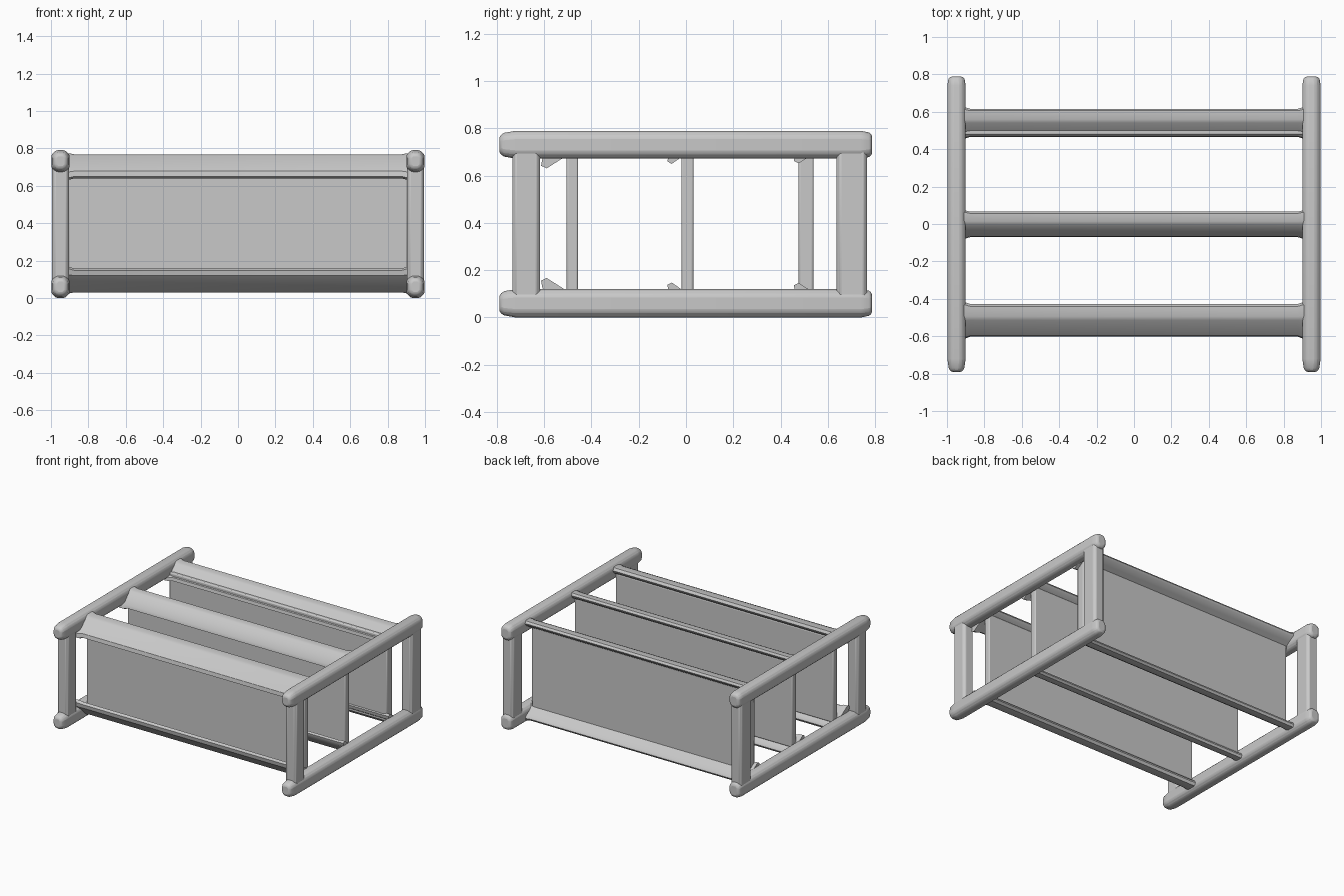
import bpy
import bmesh
from mathutils import Vector

cube = bpy.data.objects.get("Cube")
if cube:
    bpy.data.objects.remove(cube, do_unlink=True)

grey = bpy.data.materials.new("light grey")
grey.use_nodes = True
grey.diffuse_color = (0.58, 0.58, 0.58, 1)
grey.node_tree.nodes["Principled BSDF"].inputs["Base Color"].default_value = (0.58, 0.58, 0.58, 1)


def loft(name, profile, stations, place, bevel=0.0):
    """Skin a closed profile through (position, scale) stations."""
    bm = bmesh.new()
    centre = sum((Vector(p) for p in profile), Vector((0, 0))) / len(profile)
    rings = []
    for t, s in stations:
        points = [centre + (Vector(p) - centre) * s for p in profile]
        rings.append([bm.verts.new(place(t, p.x, p.y)) for p in points])
    n = len(profile)
    for a, b in zip(rings, rings[1:]):
        for i in range(n):
            j = (i + 1) % n
            bm.faces.new((a[i], a[j], b[j], b[i]))
    bm.faces.new(rings[0])
    bm.faces.new(rings[-1])
    bmesh.ops.recalc_face_normals(bm, faces=bm.faces)
    mesh = bpy.data.meshes.new(name)
    bm.to_mesh(mesh)
    bm.free()
    mesh.materials.append(grey)
    ob = bpy.data.objects.new(name, mesh)
    bpy.context.collection.objects.link(ob)
    if bevel:
        mod = ob.modifiers.new("Rounding", "BEVEL")
        mod.width = bevel
        mod.segments = 2
        mod.limit_method = "ANGLE"
        mod.angle_limit = 0.6
    bpy.ops.object.select_all(action="DESELECT")
    ob.select_set(True)
    bpy.context.view_layer.objects.active = ob
    bpy.ops.object.shade_smooth_by_angle(angle=0.6)
    return ob


def along_x(t, a, b):
    return (t, a, b)


def along_y(t, a, b):
    return (a, t, b)


def along_z(t, a, b):
    return (a, b, t)


def chamfered(x0, x1, y0, y1, c):
    return [(x0 + c, y0), (x1 - c, y0), (x1, y0 + c), (x1, y1 - c),
            (x1 - c, y1), (x0 + c, y1), (x0, y1 - c), (x0, y0 + c)]


# Side frames: two long bars with knobbed ends and two posts each
bar_stations = [(-0.79, 0.62), (-0.77, 0.85), (-0.72, 1), (0.74, 1), (0.775, 0.88), (0.788, 0.7)]
for side, sx in (("left", 1), ("right", -1)):
    x0, x1 = sorted((sx * 0.9, sx * 0.998))
    for level, z0, z1 in (("lower", 0, 0.12), ("upper", 0.672, 0.79)):
        loft(f"{side}_{level}_bar", chamfered(x0, x1, z0, z1, 0.025),
             bar_stations, along_y, 0.01)
    for end, y0, y1 in (("front", -0.735, -0.617), ("back", 0.637, 0.767)):
        loft(f"{side}_{end}_post", chamfered(x0 + 0.004, x1 - 0.004, y0, y1, 0.015),
             [(0.04, 1), (0.75, 1)], along_z, 0.005)

# Shelf dividers: a vertical panel held by a sloping rail above and below
# Rail outline: fraction of the depth, fraction of the height
outline = [(0, 0.08), (0.03, 0.3), (0.5, 0.93), (0.62, 1), (0.93, 1),
           (1, 0.86), (0.95, 0.72), (0.7, 0.5), (0.12, 0)]
rail_stations = [(-0.93, 1.12), (-0.9, 1.1), (-0.875, 1), (0.875, 1), (0.9, 1.1), (0.93, 1.12)]
dividers = (("front", -0.602, -0.428, 0.64, -0.506, -0.456),
            ("middle", -0.07, 0.066, 0.658, -0.02, 0.032),
            ("back", 0.466, 0.616, 0.66, 0.476, 0.54))
for label, y0, y1, tip, p0, p1 in dividers:
    loft(f"{label}_panel", [(p0, 0.08), (p1, 0.08), (p1, 0.72), (p0, 0.72)],
         [(-0.905, 1), (0.905, 1)], along_x, 0.008)
    upper = [(y0 + (y1 - y0) * u, tip + (0.768 - tip) * v) for u, v in outline]
    lower = [(y, 0.798 - z) for y, z in upper]
    loft(f"{label}_upper_rail", upper, rail_stations, along_x)
    loft(f"{label}_lower_rail", lower, rail_stations, along_x)
